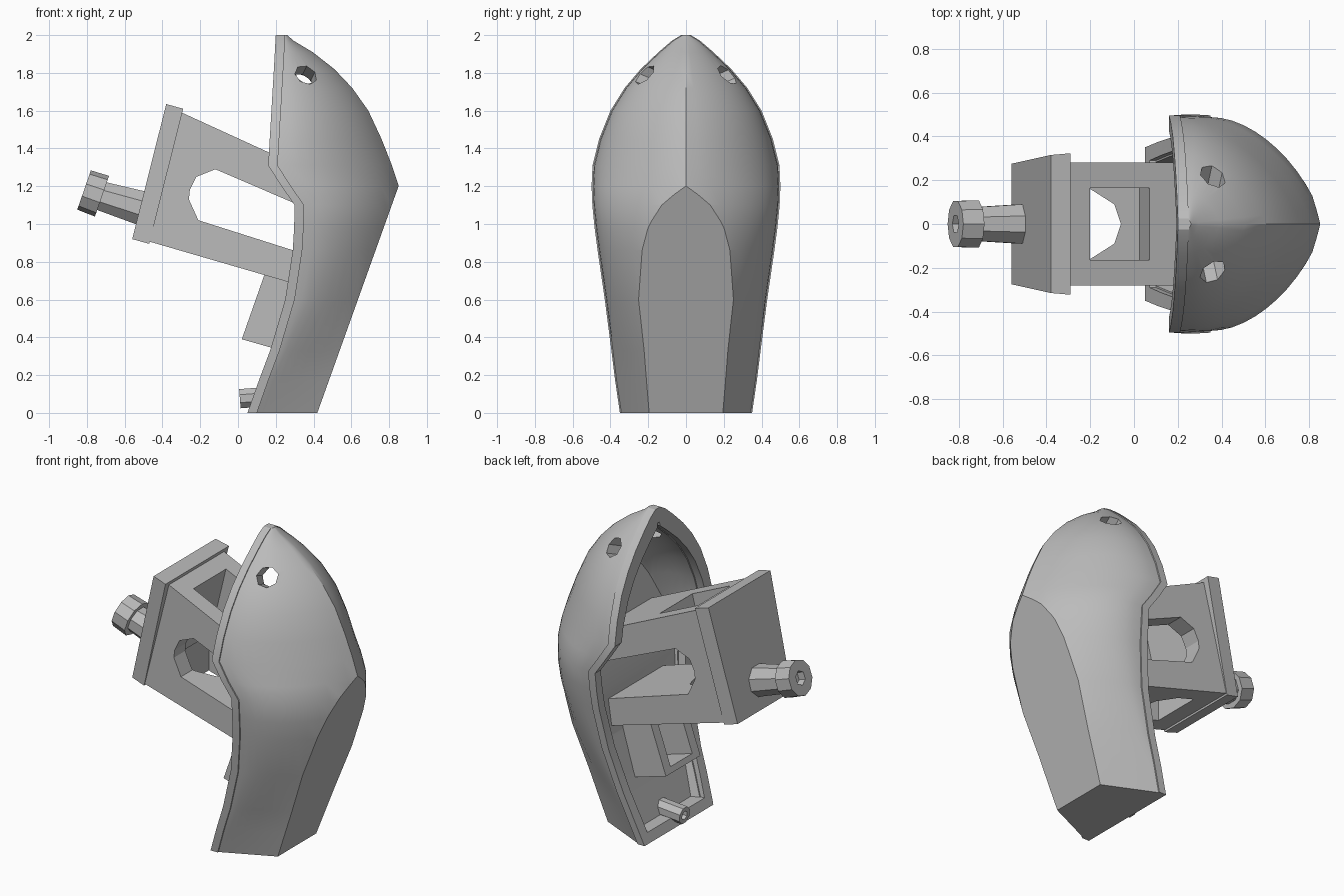
import bpy, bmesh, math
from mathutils import Vector

if "Cube" in bpy.data.objects:
    bpy.data.objects.remove(bpy.data.objects["Cube"], do_unlink=True)

grey = bpy.data.materials.new("plain grey")
grey.use_nodes = True
grey.diffuse_color = (0.5, 0.5, 0.5, 1)
grey.node_tree.nodes["Principled BSDF"].inputs["Base Color"].default_value = (0.5, 0.5, 0.5, 1)


def finish(bm, name):
    bmesh.ops.recalc_face_normals(bm, faces=bm.faces)
    mesh = bpy.data.meshes.new(name)
    bm.to_mesh(mesh)
    bm.free()
    mesh.materials.append(grey)
    ob = bpy.data.objects.new(name, mesh)
    bpy.context.collection.objects.link(ob)
    return ob


def skin(rings, name):
    """Closed solid through a list of equal-length rings."""
    bm = bmesh.new()
    rows = [[bm.verts.new(p) for p in ring] for ring in rings]
    n = len(rows[0])
    for a, b in zip(rows, rows[1:]):
        for i in range(n):
            j = (i + 1) % n
            bm.faces.new((a[i], a[j], b[j], b[i]))
    bm.faces.new(rows[0])
    bm.faces.new(rows[-1])
    return finish(bm, name)


def prism(profile, half, name):
    """Side profile (x, z) extruded across y."""
    return skin([[(x, y, z) for x, z in profile] for y in (-half, half)], name)


def rod(start, end, r1, r2, sides, name):
    a, b = Vector(start), Vector(end)
    turn = (b - a).to_track_quat('Z', 'Y')
    rings = []
    for centre, r in ((a, r1), (b, r2)):
        rings.append([centre + turn @ Vector((r * math.cos(t), r * math.sin(t), 0))
                      for t in [math.tau * (i + 0.5) / sides for i in range(sides)]])
    return skin(rings, name)


def activate(ob):
    bpy.ops.object.select_all(action='DESELECT')
    ob.select_set(True)
    bpy.context.view_layer.objects.active = ob


def carve(ob, *cutters):
    activate(ob)
    for c in cutters:
        c.hide_render = True
        mod = ob.modifiers.new("cut", 'BOOLEAN')
        mod.operation, mod.solver, mod.object = 'DIFFERENCE', 'EXACT', c
        bpy.ops.object.modifier_apply(modifier=mod.name)
        bpy.data.objects.remove(c, do_unlink=True)


# Shell levels: height, rim x, half width, nose x
LEVELS = [
    (0.0, 0.05, 0.35, 0.53), (0.17, 0.11, 0.375, 0.58), (0.33, 0.17, 0.395, 0.625),
    (0.6, 0.25, 0.43, 0.735), (0.86, 0.29, 0.468, 0.856), (0.98, 0.297, 0.484, 0.873),
    (1.1, 0.30, 0.496, 0.868), (1.2, 0.23, 0.5, 0.851), (1.31, 0.16, 0.495, 0.815),
    (1.45, 0.168, 0.46, 0.76), (1.6, 0.177, 0.40, 0.69), (1.72, 0.184, 0.325, 0.605),
    (1.82, 0.19, 0.24, 0.51), (1.91, 0.195, 0.145, 0.395), (1.97, 0.198, 0.075, 0.295),
    (2.0, 0.20, 0.025, 0.26)]
STEPS = 24
PANEL = Vector((1.2, 0, -0.43)).normalized()


def shell_solid(d, name):
    """Hull solid; with an inset d it is the recess, reaching out past the rim."""
    rings = []
    for z, r, w, nose in LEVELS:
        r0 = r + 0.05
        flat = max(0.3, min(1, (0.85 - z) / 0.6))
        panel = 0.42 + z * 0.43 / 1.2
        wide = max(w - d, 0.008)
        body = max(wide - 0.008, 0.005)
        nose = max(nose - d, r0 + 0.008)
        far = (panel - r0) / 0.43 if z < 0.85 else nose - r0
        ring = [(r - (0.2 if d else 0), wide), (r0, wide)]
        for i in range(STEPS + 1):
            a = math.pi * i / STEPS
            round_x = r0 + (nose - r0) * math.sin(a)
            flat_x = r0 + far * (1 - abs(math.cos(a)))
            ring.append((round_x + (flat_x - round_x) * flat, body * math.cos(a)))
        ring += [(x, -y) for x, y in reversed(ring[:2])]
        rings.append([(x, y, d + z * (1 - 1.25 * d)) for x, y in ring])
    return skin(rings, name)


# Shell with a flat slanted nose panel
shell = shell_solid(0, "shell")
bm = bmesh.new()
bm.from_mesh(shell.data)
cut = bmesh.ops.bisect_plane(
    bm, geom=bm.verts[:] + bm.edges[:] + bm.faces[:], dist=1e-5,
    plane_co=(0.42, 0, 0), plane_no=PANEL, clear_outer=True)
bmesh.ops.edgeloop_fill(
    bm, edges=[e for e in cut["geom_cut"]
               if isinstance(e, bmesh.types.BMEdge) and e.is_boundary])
bmesh.ops.recalc_face_normals(bm, faces=bm.faces)
bm.to_mesh(shell.data)
bm.free()

# Recess with a floor that follows the rim, and two holes near the tip
recess = shell_solid(0.06, "recess_cutter")
carve(recess, prism([(0.1, -0.1), (0.13, 0), (0.25, 0.36), (0.325, 0.62), (0.365, 0.9),
                     (0.385, 1.0), (0.63, 2.1), (1.3, 2.1), (1.3, -0.1)], 0.7, "floor_block"))
holes = [rod((0.33, s * 0.08, 1.73), (0.39, s * 0.36, 1.85), 0.062, 0.062, 7, "hole_cutter")
         for s in (-1, 1)]
carve(shell, recess, *holes)
activate(shell)
bpy.ops.object.shade_smooth_by_angle(angle=math.radians(28))
for face in shell.data.polygons:
    if face.normal.dot(PANEL) > 0.9995:
        face.use_smooth = False

# Bracket block with side slot, upright window and pointed opening underneath
bracket = prism([(-0.32, 1.6), (-0.48, 0.91), (0.5, 0.625), (0.62, 1.17)], 0.28, "bracket")
slot = prism([(-0.26, 1.13), (-0.255, 1.18), (-0.22, 1.25), (-0.12, 1.29), (0.45, 1.045),
              (0.42, 0.82), (-0.21, 1.02)], 0.6, "slot_cutter")
window = prism([(-0.14, 1.8), (-0.32, 1.05), (-0.04, 0.98), (0.14, 1.7)], 0.165, "window_cutter")
OPENING = [(-0.32, 0.16), (-0.2, 0.16), (-0.09, 0.09), (-0.06, 0),
           (-0.09, -0.09), (-0.2, -0.16), (-0.32, -0.16)]
underside = skin([[(x, y, z) for x, y in OPENING] for z in (0.5, 1.1)], "underside_cutter")
carve(bracket, slot, window, underside)

# Tapered end plate, wider at the top
PLATE = [((-0.56, 0.92), (-0.47, 0.895), 0.275), ((-0.38, 1.635), (-0.29, 1.61), 0.315)]
skin([[(o[0], -h, o[1]), (o[0], h, o[1]), (i[0], h + 0.008, i[1]), (i[0], -h - 0.008, i[1])]
      for o, i, h in PLATE], "end_plate")

# Bolt with a socket in its head
rod((-0.48, 0, 1.075), (-0.73, 0, 1.15), 0.1, 0.083, 8, "bolt_shaft")
head = rod((-0.72, 0, 1.147), (-0.815, 0, 1.18), 0.114, 0.11, 10, "bolt_head")
carve(head, rod((-0.77, 0, 1.164), (-0.9, 0, 1.21), 0.045, 0.045, 6, "socket_cutter"))

# Hollow lower tab
tab = prism([(0.15, 0.76), (0.02, 0.39), (0.3, 0.31), (0.42, 0.7)], 0.175, "lower_tab")
carve(tab, prism([(0.07, 0.68), (-0.05, 0.45), (0.25, 0.36), (0.37, 0.6)], 0.11, "tab_cutter"))

# Locating peg at the foot
peg = rod((0.2, 0, 0.09), (0.01, 0, 0.075), 0.055, 0.055, 8, "foot_peg")
carve(peg, rod((0.12, 0, 0.084), (-0.1, 0, 0.067), 0.028, 0.028, 6, "peg_cutter"))
